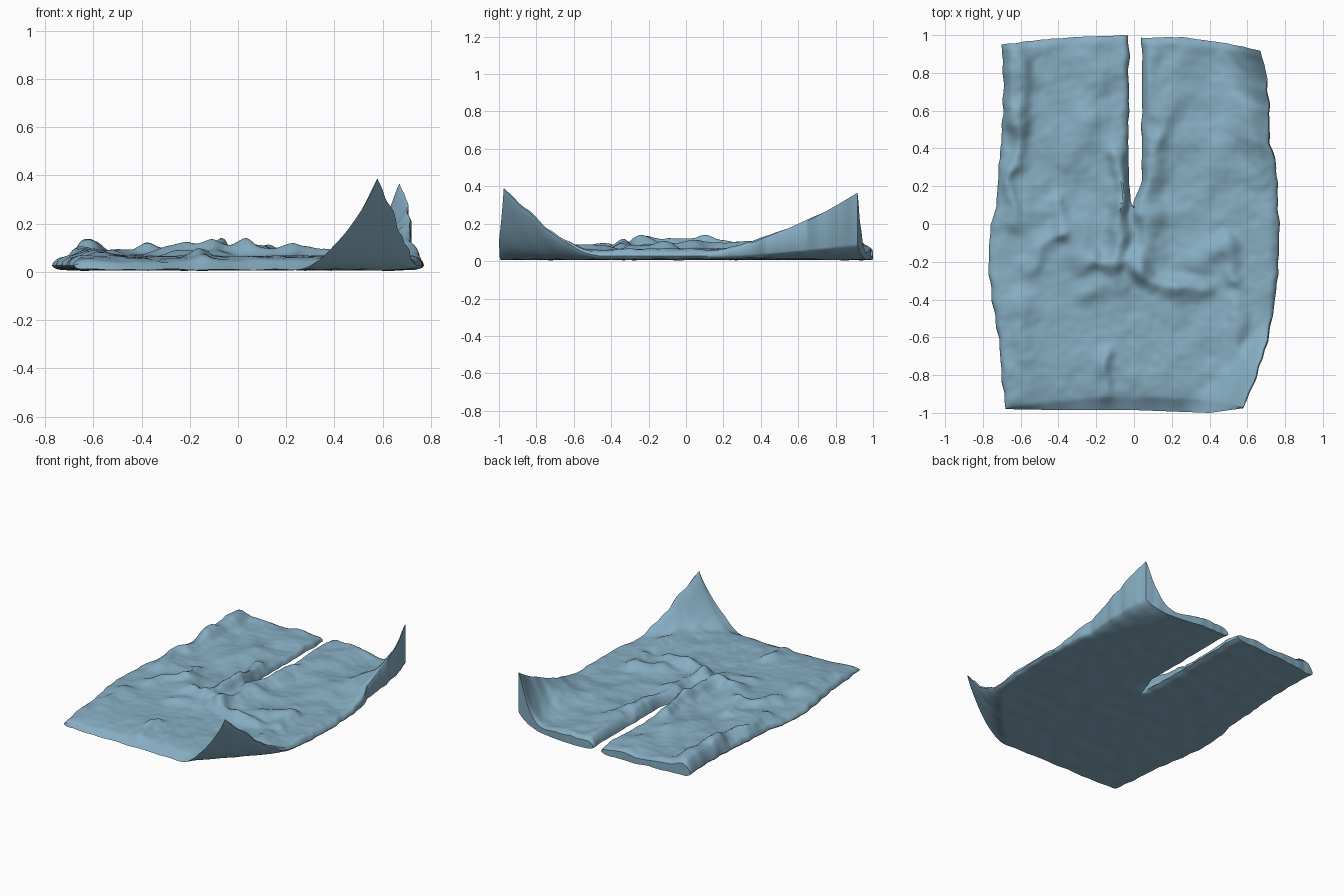
import bpy, bmesh, math
from mathutils import Vector, noise

if "Cube" in bpy.data.objects:
    bpy.data.objects.remove(bpy.data.objects["Cube"])

NU, NV = 60, 150
SLIT = 0.06          # y where the legs part

# outlines of the garment as (position, value) profiles
LEFT = [(-.97, -.68), (-.8, -.70), (-.6, -.715), (-.4, -.75), (-.2, -.772), (0, -.76),
        (.1, -.73), (.3, -.715), (.5, -.70), (.75, -.69), (.97, -.70)]
RIGHT = [(-.97, .58), (-.8, .65), (-.6, .71), (-.4, .745), (-.2, .765), (0, .77),
         (.2, .76), (.38, .75), (.47, .72), (.7, .715), (.85, .70), (.97, .67)]
HEM = [(-.7, .95), (-.5, .975), (-.3, .99), (-.03, 1.0), (.04, .985), (.25, .99),
       (.5, .955), (.68, .915)]
WAIST_TOP = [(-.68, -.975), (-.45, -.955), (-.2, -.935), (.1, -.935), (.3, -.945), (.58, -.97)]
WAIST_BOTTOM = [(-.68, -.98), (-.4, -.985), (0, -.985), (.4, -1.0), (.58, -.975)]

# fold ridges: start, end, height, width
FOLDS = [
    (-.10, -.18, -.08, .10, .06, .04), (-.07, .10, -.09, .36, .05, .04),
    (-.20, -.20, -.10, -.22, .04, .04), (-.02, -.18, .04, -.24, .05, .05),
    (.05, -.22, .10, .02, .045, .06), (.05, .05, .13, .42, .045, .05),
    (.07, -.28, .22, -.36, .035, .05), (.22, -.34, .37, -.34, .035, .05),
    (.32, -.20, .50, -.10, .03, .055), (.50, -.12, .54, -.28, .03, .05),
    (-.08, -.28, -.25, -.36, .03, .06), (-.25, -.22, -.33, -.04, .035, .06),
    (-.38, -.04, -.42, .12, .035, .04), (-.42, -.05, -.56, -.22, .03, .05),
    (-.36, .35, -.25, .55, .015, .07), (-.22, .45, -.20, .95, .02, .07),
    (-.62, .30, -.62, .60, .035, .04), (-.62, .55, -.64, 1.0, .065, .06),
    (.08, .60, .09, 1.0, .02, .05), (.12, .45, .24, .95, .03, .08),
    (.40, .20, .58, .60, .015, .08), (-.16, -1.0, -.13, -.68, .03, .04),
    (-.58, -.70, -.60, -.40, .02, .05), (.55, -.68, .54, -.42, .02, .05),
    (-.64, .02, -.66, .25, .03, .045),
]


def curve(pts, t):
    if t <= pts[0][0]:
        return pts[0][1]
    for (a, p), (b, q) in zip(pts, pts[1:]):
        if t <= b:
            return p + (q - p) * (t - a) / (b - a)
    return pts[-1][1]


def nz(x, y, f, seed=0.0):
    return noise.noise(Vector((x * f, y * f, seed)))


def folds(x, y):
    x += .035 * nz(x, y, 6, 3)
    y += .035 * nz(x, y, 6, 8)
    h = 0
    for x1, y1, x2, y2, ht, w in FOLDS:
        dx, dy = x2 - x1, y2 - y1
        t = max(0, min(1, ((x - x1) * dx + (y - y1) * dy) / (dx * dx + dy * dy)))
        d2 = (x - x1 - t * dx) ** 2 + (y - y1 - t * dy) ** 2
        h += ht * math.exp(-d2 / (w * w))
    return .09 * math.tanh(h / .09)


def front_lift(x, y):          # waist corner curling up
    t = (x - .58) / .33 - (y + .97) * 2.8 + 1
    return .365 * t * t if t > 0 else 0


def back_lift(x, y, edge):     # leg hem corner standing up
    t = max(0, min(1, (x - .44) / (edge - .44)))
    k = max(0, (y - .1) / .81)
    return .335 * k ** 1.5 * t ** 2.4


def rim(d, r):                 # rounded border of the cloth
    k = min(max(d, 0) / r, 1)
    return math.sqrt(max(0, 1 - (1 - k) ** 2))


def point(side, u, v, top):
    yn = -.97 + 1.94 * v
    outer = curve(LEFT if side < 0 else RIGHT, yn) + .009 * nz(side, yn, 14)
    inner = 0.0
    if yn > SLIT:
        open_ = min(1, (yn - SLIT) / .14)
        inner = (-.028 if side < 0 else .042) * open_ + .012 * open_ * nz(side * 3, yn, 11, 5)
        inner -= .015 * (1 - open_) * min(1, (yn - SLIT) / .03)
        if side > 0:
            inner = max(inner, -.005)
    s = .45 * u + .55 * (.5 - .5 * math.cos(math.pi * u))
    x = outer + (inner - outer) * s
    y0 = curve(WAIST_TOP if top else WAIST_BOTTOM, x)
    y = y0 + (curve(HEM, x) + .004 * nz(x, 0, 20) - y0) * v
    r = rim(abs(x - outer), .05)
    slit_k = max(0, min(1, (yn - SLIT) / .06))
    r_in = 1 - slit_k * (1 - rim(abs(x - inner), .04))
    r *= r_in
    ends = rim(v, .12)
    hem = min(1, (1 - v) / .015)
    grain = nz(x, y, 3, 1) * .017 + nz(x, y, 8, 2) * .012 + nz(x, y, 22, 4) * .004
    curl = front_lift(x, y)
    if top:
        fill = max(.012, .036 + folds(x, y) * (.4 + .6 * r) + grain)
        z = .032 + fill * r * (.2 + .8 * ends) * (.7 + .3 * hem) + curl
        if side > 0:
            z += back_lift(x, y, outer)
    else:
        under = 1 - slit_k * (1 - rim(abs(x - inner), .09))
        z = .032 - .018 * r + .02 * (1 - under) * r + .006 * nz(x, y, 9, 6) * r + curl * .97
        if side > 0:
            z += .2 * back_lift(x, y, outer)
    return (x, y, z)


def add_leg(bm, side):
    layers = [[[bm.verts.new(point(side, i / NU, j / NV, top)) for i in range(NU + 1)]
               for j in range(NV + 1)] for top in (True, False)]
    for g in layers:
        for j in range(NV):
            for i in range(NU):
                bm.faces.new((g[j][i], g[j][i + 1], g[j + 1][i + 1], g[j + 1][i]))
    t, b = layers
    for j in range(NV):        # side seam and inner leg seam
        for i in ((0, NU) if -.97 + 1.94 * (j + 1) / NV > SLIT else (0,)):
            bm.faces.new((t[j][i], t[j + 1][i], b[j + 1][i], b[j][i]))
    for i in range(NU):        # waist and hem
        for j in (0, NV):
            bm.faces.new((t[j][i], t[j][i + 1], b[j][i + 1], b[j][i]))


bm = bmesh.new()
for side in (-1, 1):
    add_leg(bm, side)
bmesh.ops.remove_doubles(bm, verts=bm.verts, dist=.0006)
bmesh.ops.recalc_face_normals(bm, faces=bm.faces)
low = min(v.co.z for v in bm.verts) - .004
for v in bm.verts:
    v.co.z -= low
mesh = bpy.data.meshes.new("cloth_shorts")
bm.to_mesh(mesh)
bm.free()
shorts = bpy.data.objects.new("cloth_shorts", mesh)
bpy.context.collection.objects.link(shorts)

# fabric colour
mat = bpy.data.materials.new("blue_fabric")
mat.diffuse_color = (.24, .42, .54, 1)
mat.use_nodes = True
mat.node_tree.nodes["Principled BSDF"].inputs["Base Color"].default_value = mat.diffuse_color
mesh.materials.append(mat)

bpy.context.view_layer.objects.active = shorts
shorts.select_set(True)
bpy.ops.object.shade_smooth_by_angle(angle=math.radians(35))
